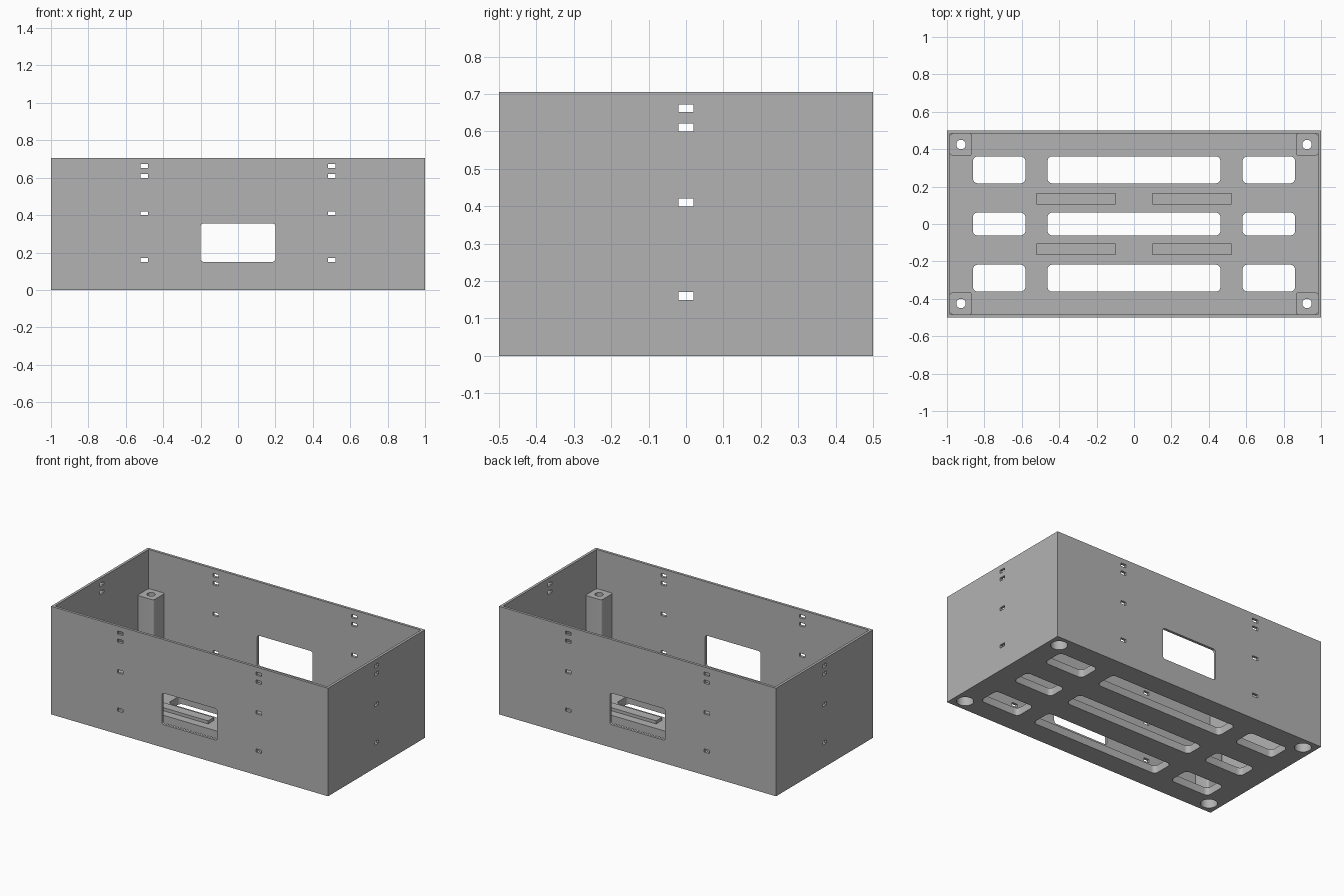
import bpy, bmesh
from mathutils import Matrix

if "Cube" in bpy.data.objects:
    bpy.data.objects.remove(bpy.data.objects["Cube"])

L, W, H = 2.0, 1.0, 0.705      # outer size
WALL, FLOOR = 0.017, 0.05
POST, POST_TOP = 0.117, 0.45

grey = bpy.data.materials.new("plain grey")
grey.use_nodes = True
grey.diffuse_color = (0.45, 0.45, 0.45, 1)
grey.node_tree.nodes["Principled BSDF"].inputs["Base Color"].default_value = (0.45, 0.45, 0.45, 1)


def add_box(bm, x, y, z, round_axis=None, radius=0.0):
    """Box from three (low, high) ranges, edges along round_axis rounded."""
    spans = (x, y, z)
    centre = [(a + b) / 2 for a, b in spans]
    size = [b - a for a, b in spans]
    part = bmesh.new()
    bmesh.ops.create_cube(part, size=1, matrix=Matrix.Translation(centre) @ Matrix.Diagonal((*size, 1)))
    if round_axis is not None:
        edges = [e for e in part.edges
                 if abs(e.verts[0].co[round_axis] - e.verts[1].co[round_axis]) > 1e-5]
        bmesh.ops.bevel(part, geom=edges, offset=radius, segments=6, profile=0.5, affect='EDGES')
    mesh = bpy.data.meshes.new("temp")
    part.to_mesh(mesh)
    part.free()
    bm.from_mesh(mesh)
    bpy.data.meshes.remove(mesh)


def add_rod(bm, x, y, z, radius):
    bmesh.ops.create_cone(bm, cap_ends=True, segments=32, radius1=radius, radius2=radius,
                          depth=z[1] - z[0], matrix=Matrix.Translation((x, y, (z[0] + z[1]) / 2)))


def make_object(name, bm):
    mesh = bpy.data.meshes.new(name)
    bm.to_mesh(mesh)
    bm.free()
    obj = bpy.data.objects.new(name, mesh)
    mesh.materials.append(grey)
    bpy.context.collection.objects.link(obj)
    return obj


def cut(obj, bm):
    """Subtract the cutter mesh from obj for good."""
    cutter = make_object("cutter", bm)
    cutter.hide_render = True
    mod = obj.modifiers.new("cut", 'BOOLEAN')
    mod.operation, mod.solver, mod.object = 'DIFFERENCE', 'EXACT', cutter
    bpy.context.view_layer.objects.active = obj
    bpy.ops.object.modifier_apply(modifier=mod.name)
    bpy.data.objects.remove(cutter)


def smooth(obj):
    bpy.ops.object.select_all(action='DESELECT')
    obj.select_set(True)
    bpy.context.view_layer.objects.active = obj
    bpy.ops.object.shade_smooth_by_angle()


corners = [(sx, sy) for sx in (-1, 1) for sy in (-1, 1)]
bore_x, bore_y = 0.925, 0.425

# Open tray: outer block with the cavity removed
bm = bmesh.new()
add_box(bm, (-L / 2, L / 2), (-W / 2, W / 2), (0, H))
tray = make_object("tray", bm)
bm = bmesh.new()
add_box(bm, (-L / 2 + WALL, L / 2 - WALL), (-W / 2 + WALL, W / 2 - WALL), (FLOOR, H + 0.1))
cut(tray, bm)

# Floor vents and screw openings
bm = bmesh.new()
for x in ((-0.862, -0.58), (-0.463, 0.463), (0.58, 0.862)):
    for y in ((-0.362, -0.217), (-0.062, 0.062), (0.217, 0.362)):
        add_box(bm, x, y, (-0.02, FLOOR + 0.02), 2, 0.028)
for sx, sy in corners:
    add_rod(bm, sx * bore_x, sy * bore_y, (-0.02, FLOOR + 0.02), 0.05)

# Windows and small tie slots in the walls
for s in (-1, 1):
    through = (s * W / 2 - 0.04, s * W / 2 + 0.04)
    add_box(bm, (-0.2, 0.2), through, (0.15, 0.355), 1, 0.016)
    for z in (0.16, 0.41, 0.61, 0.662):
        tall = (z - 0.0105, z + 0.0105)
        for x in (-0.5, 0.5):
            add_box(bm, (x - 0.02, x + 0.02), through, tall)
        add_box(bm, (s * L / 2 - 0.04, s * L / 2 + 0.04), (-0.02, 0.02), tall)
cut(tray, bm)
smooth(tray)

# Corner posts with a wide bore below and a narrow screw hole on top
for sx, sy in corners:
    x0, y0 = sx * (L / 2 - WALL), sy * (W / 2 - WALL)
    bm = bmesh.new()
    add_box(bm, sorted((x0, x0 - sx * POST)), sorted((y0, y0 - sy * POST)),
            (FLOOR, POST_TOP), 2, 0.012)
    side = ("left" if sx > 0 else "right")
    post = make_object(("front_" if sy < 0 else "back_") + side + "_post", bm)
    for radius, z in ((0.05, (0, POST_TOP - 0.05)), (0.025, (POST_TOP - 0.1, POST_TOP + 0.05))):
        bm = bmesh.new()
        add_rod(bm, sx * bore_x, sy * bore_y, z, radius)
        cut(post, bm)
    smooth(post)

# Low ribs on the floor
bm = bmesh.new()
for sx, sy in corners:
    add_box(bm, sorted((sx * 0.1, sx * 0.52)), sorted((sy * 0.105, sy * 0.165)), (FLOOR, FLOOR + 0.02))
make_object("floor_ribs", bm)
